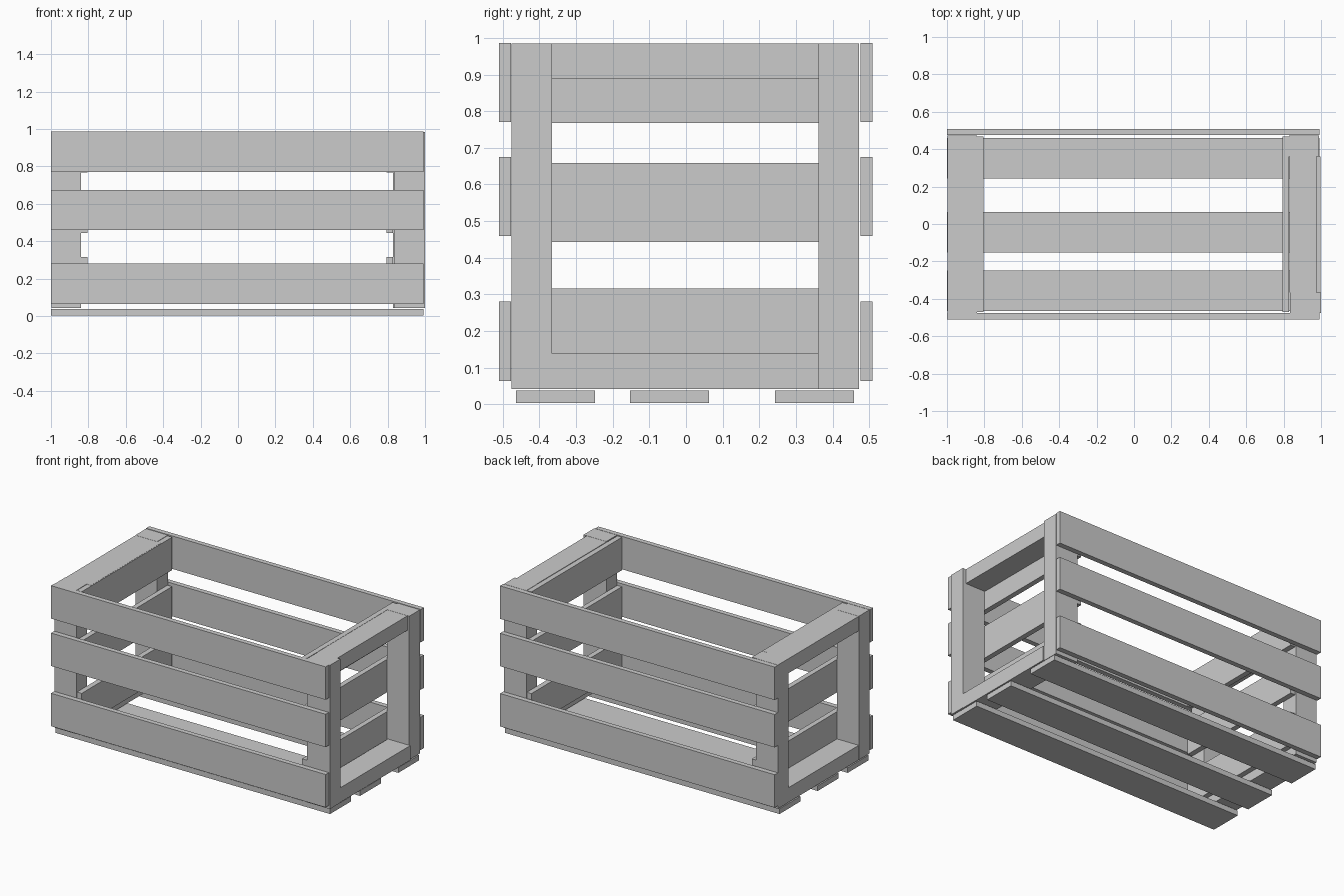
import bpy
import bmesh

if "Cube" in bpy.data.objects:
    bpy.data.objects.remove(bpy.data.objects["Cube"])


def board(name, x, y, z):
    """Box spanning the given (min, max) ranges."""
    bm = bmesh.new()
    bmesh.ops.create_cube(bm, size=1)
    for v in bm.verts:
        v.co = [r[0] if c < 0 else r[1] for c, r in zip(v.co, (x, y, z))]
    mesh = bpy.data.meshes.new(name)
    bm.to_mesh(mesh)
    bm.free()
    obj = bpy.data.objects.new(name, mesh)
    bpy.context.collection.objects.link(obj)


LENGTH = (-1.0, 0.993)

# Long side slats, front and back
for i, z0 in enumerate((0.064, 0.459, 0.77)):
    z = (z0, z0 + 0.216)
    board(f"front_slat_{i}", LENGTH, (-0.51, -0.477), z)
    board(f"back_slat_{i}", LENGTH, (0.476, 0.509), z)

# Floor slats
for i, y0 in enumerate((-0.464, -0.153, 0.243)):
    board(f"floor_slat_{i}", LENGTH, (y0, y0 + 0.216), (0.003, 0.037))

# Corner posts
POST_Z = (0.042, 0.985)
FRONT_Y, BACK_Y = (-0.476, -0.366), (0.361, 0.472)
board("front_left_post", (-0.998, -0.84), FRONT_Y, POST_Z)
board("back_left_post", (-0.998, -0.84), BACK_Y, POST_Z)
board("front_right_post", (0.835, 1.0), FRONT_Y, POST_Z)
board("back_right_post", (0.828, 0.99), BACK_Y, POST_Z)

# Rails joining the posts at each end
RAIL_Y = (-0.367, 0.362)
TOP_Z, BOTTOM_Z = (0.889, 0.984), (0.042, 0.138)
board("left_top_rail", (-0.997, -0.81), RAIL_Y, TOP_Z)
board("left_bottom_rail", (-0.997, -0.84), RAIL_Y, BOTTOM_Z)
board("right_top_rail", (0.832, 0.977), RAIL_Y, TOP_Z)
board("right_bottom_rail", (0.835, 0.997), RAIL_Y, BOTTOM_Z)

# End slats fixed inside the posts
for i, z0 in enumerate((0.1, 0.443, 0.767)):
    z = (z0, z0 + 0.216)
    board(f"left_end_slat_{i}", (-0.839, -0.805), (-0.471, 0.467), z)
    board(f"right_end_slat_{i}", (0.795, 0.829), (-0.471, 0.467), z)
